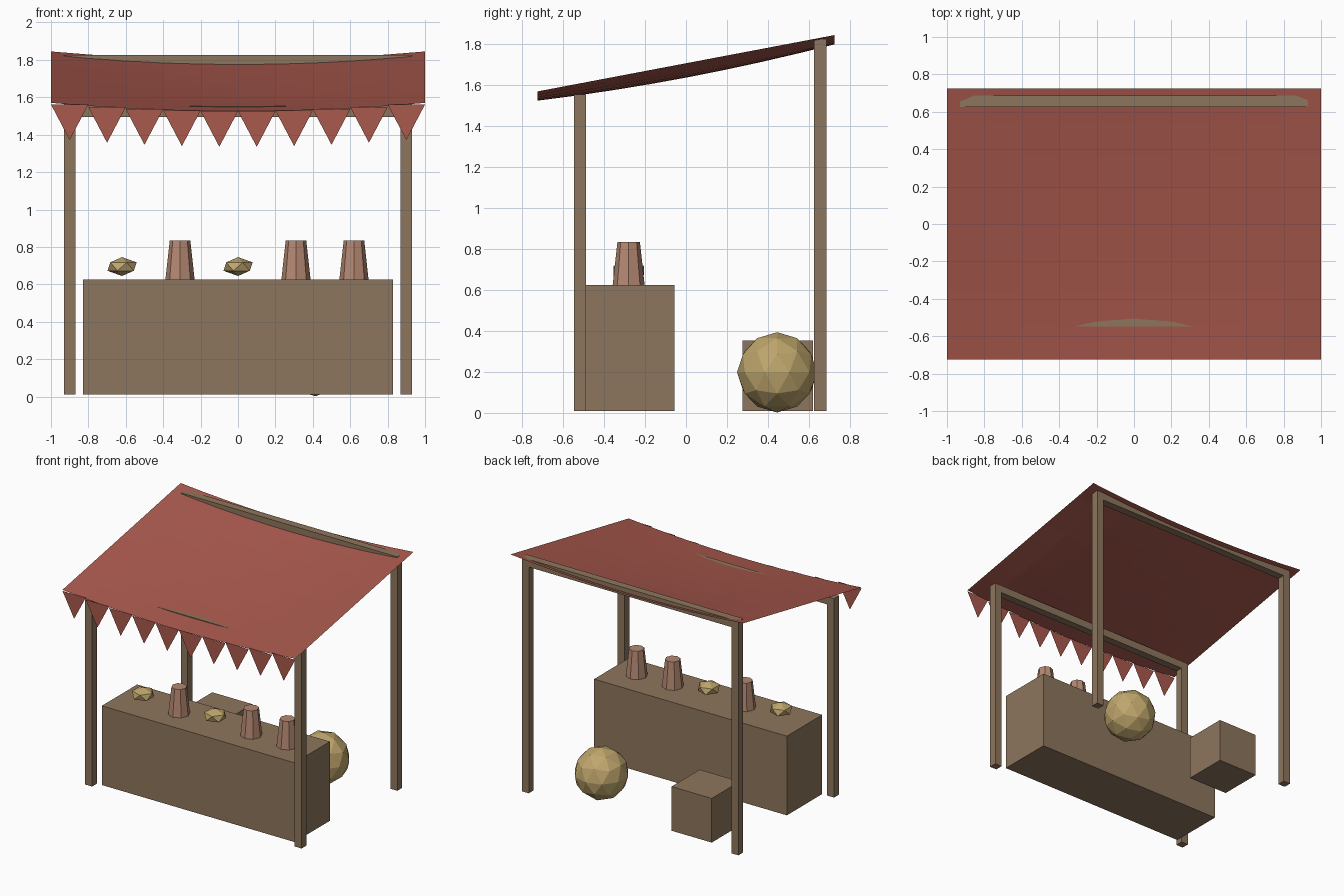
import bpy, bmesh
from mathutils import Matrix

if "Cube" in bpy.data.objects:
    bpy.data.objects.remove(bpy.data.objects["Cube"])


def material(name, rgb):
    m = bpy.data.materials.new(name)
    m.diffuse_color = (*rgb, 1)
    m.use_nodes = True
    m.node_tree.nodes["Principled BSDF"].inputs["Base Color"].default_value = m.diffuse_color
    return m


wood = material("wood", (0.27, 0.18, 0.11))
cloth = material("red_cloth", (0.40, 0.10, 0.075))
clay = material("clay", (0.46, 0.25, 0.17))
straw = material("straw", (0.52, 0.38, 0.15))


def finish(name, bm, mat):
    me = bpy.data.meshes.new(name)
    bm.to_mesh(me)
    bm.free()
    me.materials.append(mat)
    ob = bpy.data.objects.new(name, me)
    bpy.context.collection.objects.link(ob)
    return ob


def box(name, lo, hi, mat=wood):
    bm = bmesh.new()
    size = [b - a for a, b in zip(lo, hi)]
    mid = [(a + b) / 2 for a, b in zip(lo, hi)]
    bmesh.ops.create_cube(bm, size=1, matrix=Matrix.Translation(mid) @ Matrix.Diagonal((*size, 1)))
    return finish(name, bm, mat)


def ball(name, loc, r, subdiv, squash=1.0):
    bm = bmesh.new()
    bmesh.ops.create_icosphere(bm, subdivisions=subdiv, radius=r,
                               matrix=Matrix.Translation(loc) @ Matrix.Diagonal((1, 1, squash, 1)))
    return finish(name, bm, straw)


def jar(name, loc, r1, r2, h):
    bm = bmesh.new()
    bmesh.ops.create_cone(bm, cap_ends=True, segments=8, radius1=r1, radius2=r2, depth=h,
                          matrix=Matrix.Translation((loc[0], loc[1], loc[2] + h / 2)))
    return finish(name, bm, clay)


DEPTH = 0.725


def canopy_z(x, y):
    # sloping plane with a sag across the width, deepest in the middle
    t = (y + DEPTH) / (2 * DEPTH)
    sag = (0.045 + 0.025 * (1 - (y / DEPTH) ** 2)) * (1 - x * x)
    return 1.57 + 0.275 * t - sag


# Frame: posts and cross beams
for row, y, top in (("front", -0.518, 1.554), ("back", 0.656, 1.826)):
    for side, x in (("left", -0.9), ("right", 0.9)):
        box(f"{row}_{side}_post", (x - 0.03, y - 0.03, 0.01), (x + 0.03, y + 0.03, top - 0.03))
    box(f"{row}_beam", (-0.93, y - 0.03, top - 0.06), (0.93, y + 0.03, top))

# Sagging canopy
bm = bmesh.new()
bmesh.ops.create_grid(bm, x_segments=10, y_segments=8, size=1)
for v in bm.verts:
    v.co.y *= DEPTH
    v.co.z = canopy_z(v.co.x, v.co.y)
finish("canopy", bm, cloth)

# Row of triangular flags along the front edge
bm = bmesh.new()
for i in range(10):
    x = -0.9 + 0.2 * i
    z = canopy_z(x, -DEPTH)
    bm.faces.new([bm.verts.new(p) for p in
                  ((x - 0.1, -DEPTH, z), (x, -DEPTH, z - 0.19), (x + 0.1, -DEPTH, z))])
finish("flag_trim", bm, cloth)

# Counter, crate and large round sack
box("counter", (-0.828, -0.488, 0.01), (0.828, -0.055, 0.625))
box("crate", (-0.655, 0.275, 0.01), (-0.31, 0.62, 0.353))
ball("round_sack", (0.415, 0.445, 0.198), 0.196, 2)

# Goods on the counter
for i, x in enumerate((-0.31, 0.31, 0.62)):
    jar(f"jar_{i + 1}", (x, -0.28, 0.625), 0.078, 0.055, 0.21)
for i, x in enumerate((-0.62, 0.0)):
    ball(f"produce_{i + 1}", (x, -0.28, 0.695), 0.087, 1, 0.58)
